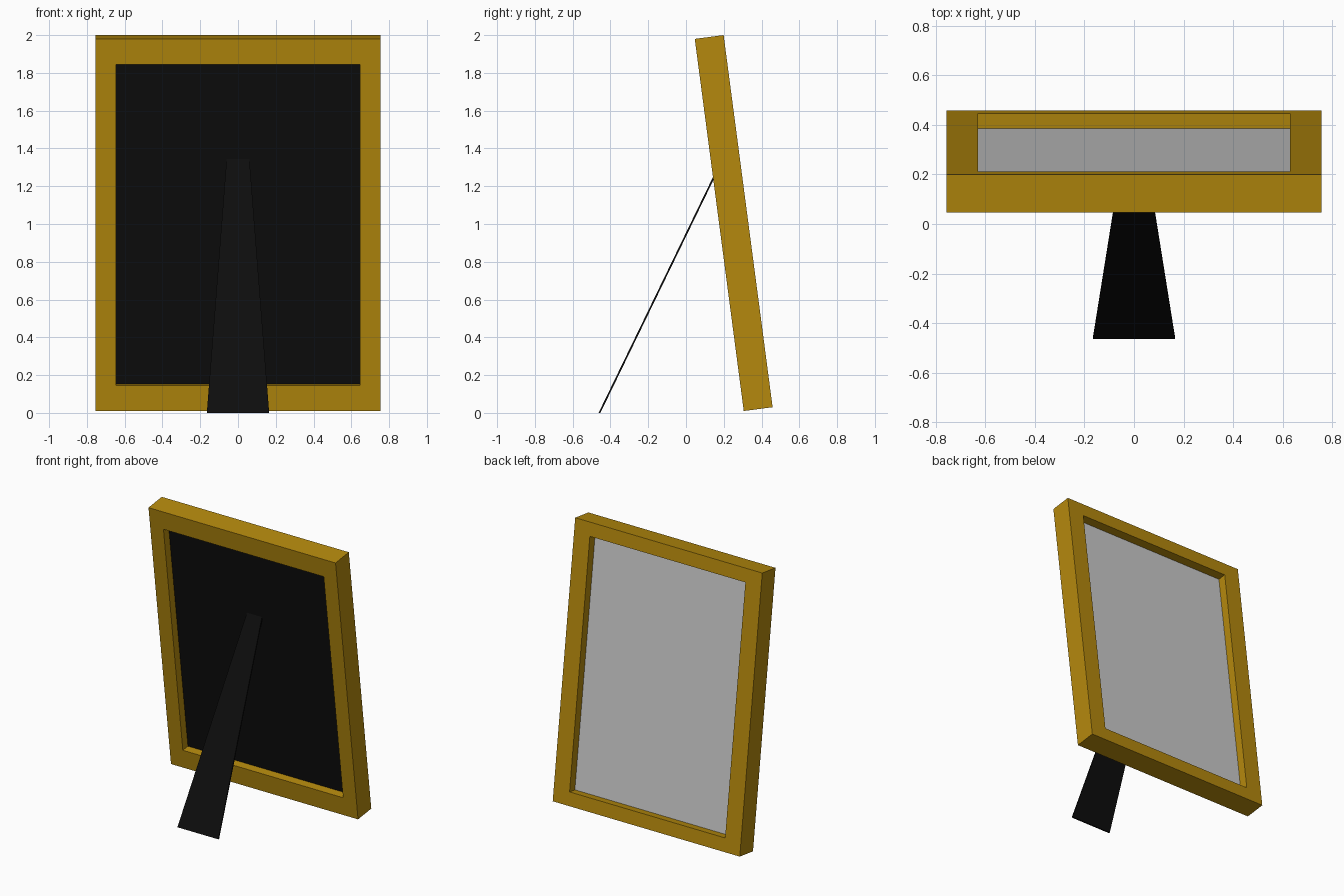
import bpy, bmesh, math
from mathutils import Matrix

if "Cube" in bpy.data.objects:
    bpy.data.objects.remove(bpy.data.objects["Cube"], do_unlink=True)

WIDTH, HEIGHT, DEPTH = 1.51, 1.987, 0.154
TILT = math.radians(7.5)
PLACE = Matrix.Translation((0, 0.2525, 1.005)) @ Matrix.Rotation(TILT, 4, 'X')


def material(name, rgb):
    mat = bpy.data.materials.new(name)
    mat.use_nodes = True
    mat.diffuse_color = (*rgb, 1)
    mat.node_tree.nodes["Principled BSDF"].inputs["Base Color"].default_value = (*rgb, 1)
    return mat


gold = material("gold", (0.46, 0.25, 0.004))
black = material("black", (0.004, 0.004, 0.004))
grey = material("light grey", (0.6, 0.6, 0.6))


def finish(name, bm, mat, matrix=None):
    bmesh.ops.recalc_face_normals(bm, faces=bm.faces)
    mesh = bpy.data.meshes.new(name)
    bm.to_mesh(mesh)
    bm.free()
    mesh.materials.append(mat)
    obj = bpy.data.objects.new(name, mesh)
    bpy.context.collection.objects.link(obj)
    if matrix:
        obj.matrix_world = matrix
    return obj


def loft(bm, loops, closed):
    """Join successive four-point loops with quads."""
    rings = [[bm.verts.new(p) for p in loop] for loop in loops]
    pairs = list(zip(rings, rings[1:]))
    if closed:
        pairs.append((rings[-1], rings[0]))
    else:
        bm.faces.new(rings[0])
        bm.faces.new(rings[-1])
    for a, b in pairs:
        for i in range(4):
            j = (i + 1) % 4
            bm.faces.new((a[i], a[j], b[j], b[i]))


def rectangle(rim_x, rim_z, y):
    x, z = WIDTH / 2 - rim_x, HEIGHT / 2 - rim_z
    return [(-x, y, -z), (x, y, -z), (x, y, z), (-x, y, z)]


# Frame: one section swept round, with a separate opening on each side
half = DEPTH / 2
FRONT_RIM, BACK_RIM = (0.108, 0.137), (0.127, 0.098)
bm = bmesh.new()
loft(bm, [rectangle(0, 0, -half), rectangle(0, 0, half),
          rectangle(*BACK_RIM, half), rectangle(*BACK_RIM, 0),
          rectangle(*FRONT_RIM, 0), rectangle(*FRONT_RIM, -half)], True)
finish("frame", bm, gold, PLACE)


# Backing board and picture sheet inside the frame
def panel(name, rim, y0, y1, mat):
    bm = bmesh.new()
    loft(bm, [rectangle(*rim, y0), rectangle(*rim, y1)], False)
    finish(name, bm, mat, PLACE)


panel("backing_board", FRONT_RIM, -0.018, 0, black)
panel("picture_sheet", BACK_RIM, 0, 0.015, grey)

# Tapered support leg leaning on the backing board
T = 0.01
bm = bmesh.new()
loft(bm, [[(-w, y, z), (w, y, z), (w, y + T, z), (-w, y + T, z)]
          for w, y, z in ((0.165, -0.463, 0), (0.06, 0.193, 1.352))], False)
finish("support_leg", bm, black)
